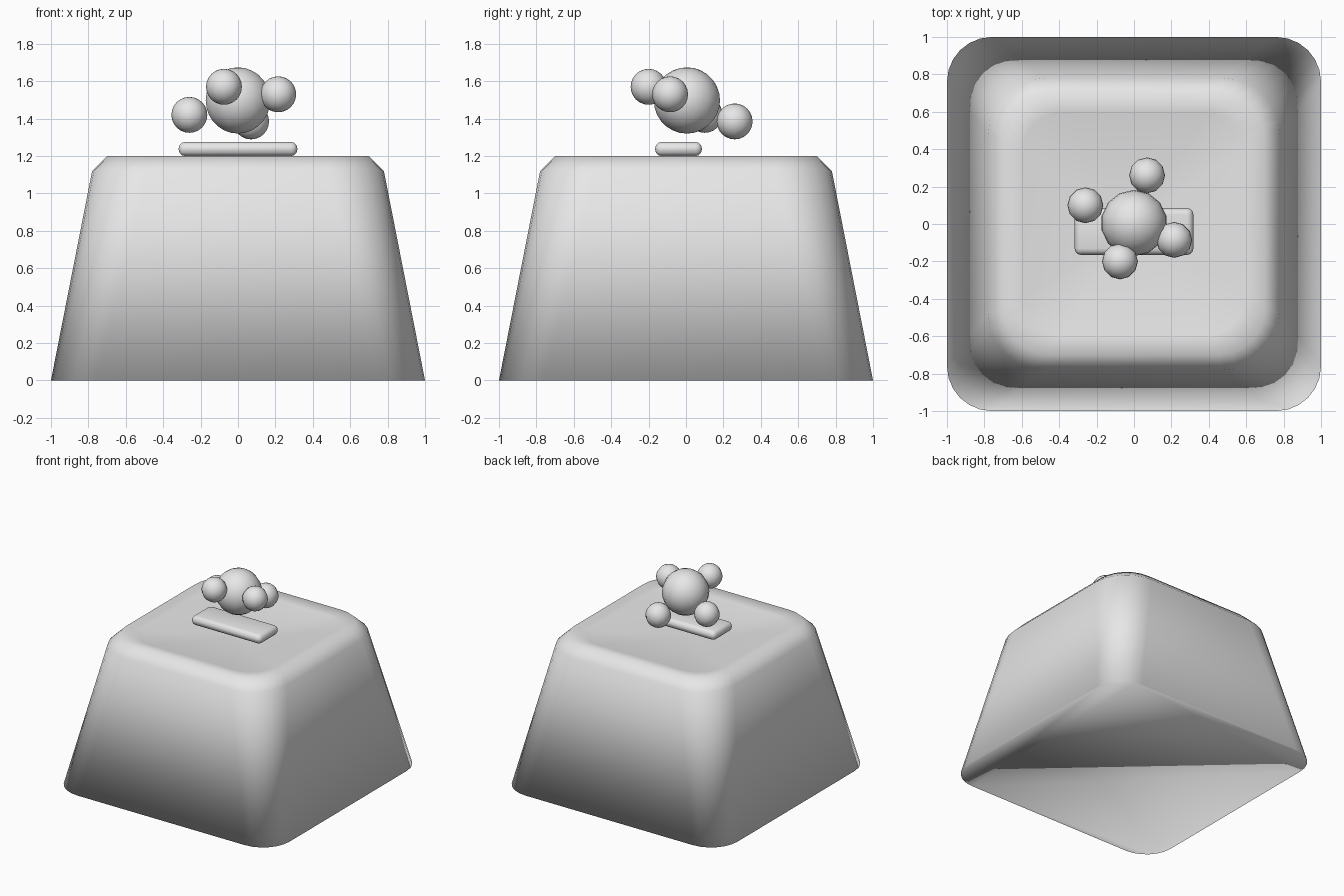
import bpy, bmesh
from math import cos, sin, pi

default = bpy.data.objects.get("Cube")
if default:
    bpy.data.objects.remove(default, do_unlink=True)

grey = bpy.data.materials.new("light grey")
grey.use_nodes = True
grey.diffuse_color = (0.8, 0.8, 0.8, 1)
grey.node_tree.nodes["Principled BSDF"].inputs["Base Color"].default_value = (0.8, 0.8, 0.8, 1)


def finish(name, bm, location=(0, 0, 0)):
    """Turn a bmesh into a smooth grey object."""
    bmesh.ops.recalc_face_normals(bm, faces=bm.faces)
    mesh = bpy.data.meshes.new(name)
    bm.to_mesh(mesh)
    bm.free()
    mesh.materials.append(grey)
    mesh.shade_smooth()
    obj = bpy.data.objects.new(name, mesh)
    obj.location = location
    bpy.context.collection.objects.link(obj)
    return obj


def rounded_ring(bm, half, radius, z, steps=6):
    """Vertices of a rounded square at height z."""
    c = half - radius
    ring = []
    for corner, (sx, sy) in enumerate([(1, 1), (-1, 1), (-1, -1), (1, -1)]):
        for i in range(steps + 1):
            a = (corner + i / steps) * pi / 2
            ring.append(bm.verts.new((sx * c + radius * cos(a), sy * c + radius * sin(a), z)))
    return ring


# Tapered key body with a chamfered rim and a shallow dished top
TOP, DISH = 1.2, 0.06
bm = bmesh.new()
levels = [(1.0, 0.24, 0), (0.78, 0.3, 1.12), (0.7, 0.25, TOP)]
for f in (0.85, 0.65, 0.45, 0.22):
    levels.append((0.7 * f, 0.25 * f, TOP - DISH * (1 - f * f)))
rings = [rounded_ring(bm, *level) for level in levels]
n = len(rings[0])
for lower, upper in zip(rings, rings[1:]):
    for i in range(n):
        j = (i + 1) % n
        bm.faces.new((lower[i], lower[j], upper[j], upper[i]))
bm.faces.new(rings[0])
centre = bm.verts.new((0, 0, TOP - DISH))
for i in range(n):
    bm.faces.new((rings[-1][i], rings[-1][(i + 1) % n], centre))
finish("key_body", bm)

# Rounded bar above the dish
bm = bmesh.new()
bmesh.ops.create_cube(bm, size=1)
bmesh.ops.scale(bm, vec=(0.635, 0.25, 0.075), verts=bm.verts)
bmesh.ops.bevel(bm, geom=bm.edges[:], offset=0.034, segments=3, profile=0.5, affect='EDGES')
finish("bar", bm, (0, -0.04, 1.2375))


# Floating cluster: one core ball and four satellites
def ball(name, location, radius, segments):
    bm = bmesh.new()
    bmesh.ops.create_uvsphere(bm, u_segments=segments, v_segments=segments, radius=radius)
    finish(name, bm, location)


ball("core_ball", (0, 0.005, 1.497), 0.177, 14)
satellites = {
    "right_ball": (-0.26, 0.1, 1.42),
    "front_ball": (-0.075, -0.2, 1.57),
    "left_ball": (0.215, -0.085, 1.53),
    "back_ball": (0.07, 0.26, 1.385),
}
for name, place in satellites.items():
    ball(name, place, 0.096, 12)
